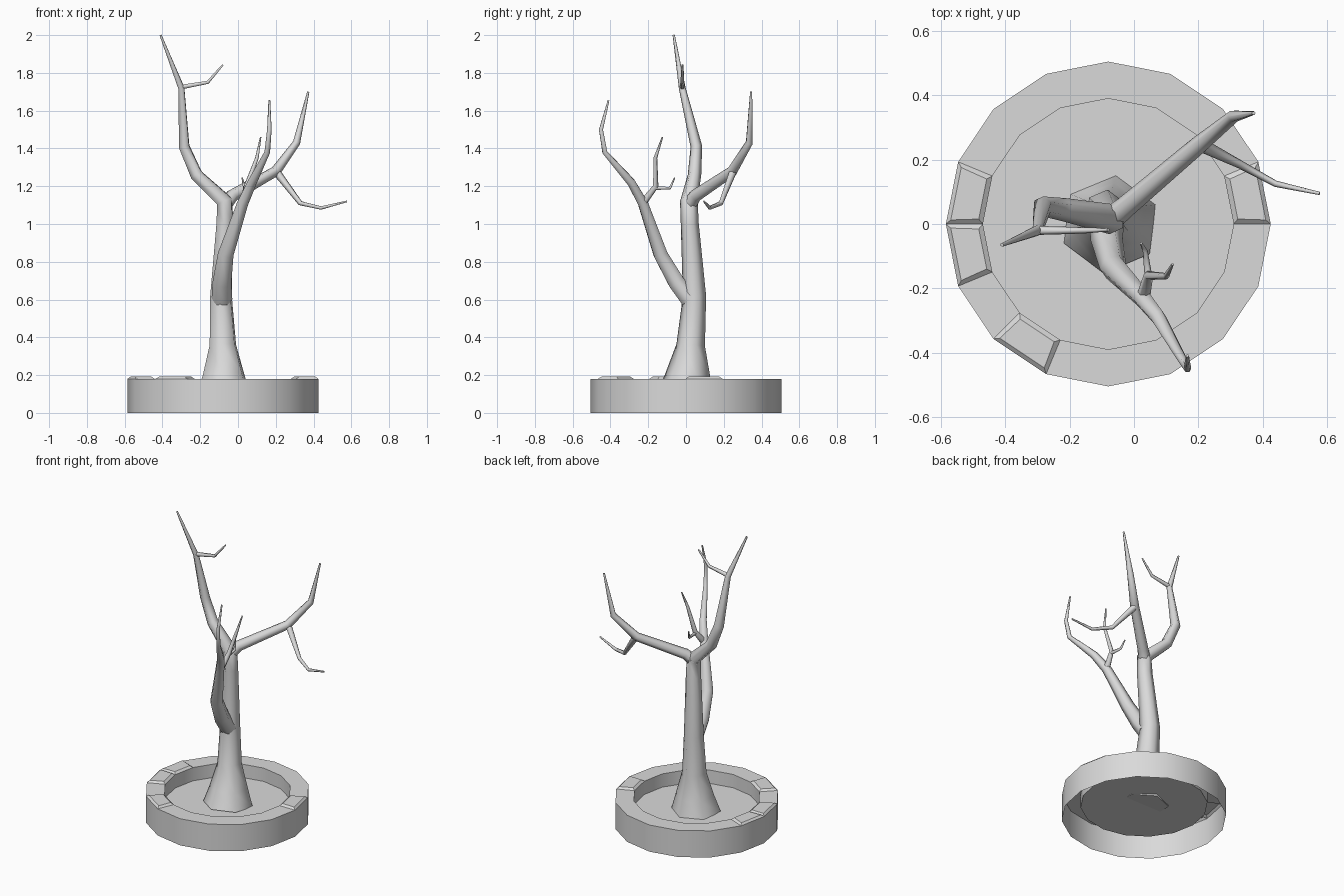
import bpy, bmesh, math

if "Cube" in bpy.data.objects:
    bpy.data.objects.remove(bpy.data.objects["Cube"], do_unlink=True)

# One plain grey for everything
grey = bpy.data.materials.new("light grey")
grey.use_nodes = True
colour = (0.7, 0.7, 0.7, 1)
grey.diffuse_color = colour
grey.node_tree.nodes["Principled BSDF"].inputs["Base Color"].default_value = colour

CENTRE_X, SIDES = -0.08, 16
OUTER, INNER, RIM, SOIL = 0.505, 0.39, 0.18, 0.09


def smooth(obj, degrees):
    bpy.ops.object.select_all(action='DESELECT')
    obj.select_set(True)
    bpy.context.view_layer.objects.active = obj
    bpy.ops.object.shade_smooth_by_angle(angle=math.radians(degrees))


def mesh_object(name, bm, degrees):
    mesh = bpy.data.meshes.new(name)
    bm.to_mesh(mesh)
    bm.free()
    mesh.materials.append(grey)
    obj = bpy.data.objects.new(name, mesh)
    bpy.context.collection.objects.link(obj)
    smooth(obj, degrees)
    return obj


def ring(bm, radius, z):
    step = math.tau / SIDES
    return [bm.verts.new((CENTRE_X + radius * math.cos(i * step),
                          radius * math.sin(i * step), z)) for i in range(SIDES)]


def limb(name, points, tilt=0.0):
    """Tapered six-sided tube through points of (x, y, z, radius)."""
    curve = bpy.data.curves.new(name, 'CURVE')
    curve.dimensions = '3D'
    curve.bevel_depth = 1.0
    curve.bevel_resolution = 1
    curve.use_fill_caps = True
    spline = curve.splines.new('POLY')
    spline.points.add(len(points) - 1)
    for point, (x, y, z, radius) in zip(spline.points, points):
        point.co = (x, y, z, 1)
        point.radius = radius
        point.tilt = tilt
    helper = bpy.data.objects.new(name + " path", curve)
    bpy.context.collection.objects.link(helper)
    bpy.context.view_layer.update()
    mesh = bpy.data.meshes.new_from_object(
        helper.evaluated_get(bpy.context.evaluated_depsgraph_get()))
    bm = bmesh.new()
    bm.from_mesh(mesh)
    bpy.data.objects.remove(helper)
    bpy.data.meshes.remove(mesh)
    bmesh.ops.remove_doubles(bm, verts=bm.verts, dist=0.0002)
    bmesh.ops.recalc_face_normals(bm, faces=bm.faces)
    for face in bm.faces:
        face.material_index = 0
    return mesh_object(name, bm, 70)


# Planter wall, open underneath
bm = bmesh.new()
rings = [ring(bm, r, z) for r, z in
         ((OUTER, 0), (OUTER, RIM), (INNER, RIM), (INNER, SOIL))]
top_faces = []
for low, high in zip(rings, rings[1:]):
    for i in range(SIDES):
        j = (i + 1) % SIDES
        face = bm.faces.new((low[i], low[j], high[j], high[i]))
        if low is rings[1]:
            top_faces.append(face)
# Raised rim stones
bm.normal_update()
raised = [top_faces[i] for i in (0, 7, 8, 10)]
for face in raised:
    bmesh.ops.inset_individual(bm, faces=[face], thickness=0.02, depth=0.012)
mesh_object("planter_wall", bm, 33)

# Soil
bm = bmesh.new()
bm.faces.new(ring(bm, INNER, SOIL))
mesh_object("soil", bm, 30)

# Trunk running on into the tallest branch
limb("trunk", [(-.075, 0, .09, .155), (-.075, .01, .2, .12), (-.08, .025, .36, .076),
               (-.09, .045, .62, .062), (-.07, .02, 1.0, .048), (-.07, .015, 1.12, .047),
               (-.22, .045, 1.26, .036), (-.285, .055, 1.41, .031),
               (-.3, -.02, 1.72, .018), (-.41, -.065, 2.0, .006)], tilt=0.4)
limb("tall_branch_twig", [(-.3, -.02, 1.725, .014), (-.16, -.02, 1.75, .01),
                          (-.08, -.018, 1.843, .005)])

# Back branch
limb("back_branch", [(-.08, .01, 1.09, .04), (-.03, .05, 1.15, .034),
                     (.2, .245, 1.28, .028), (.31, .335, 1.43, .02),
                     (.372, .345, 1.7, .006)])
limb("back_branch_twig", [(.2, .25, 1.28, .022), (.33, .185, 1.11, .013),
                          (.44, .125, 1.085, .01), (.577, .095, 1.12, .005)])

# Front branch
limb("front_branch", [(-.085, .02, .6, .055), (-.085, -.05, .69, .05),
                      (-.065, -.135, .84, .042), (.025, -.228, 1.11, .03),
                      (.075, -.29, 1.22, .025), (.155, -.43, 1.38, .015),
                      (.166, -.45, 1.5, .012), (.166, -.41, 1.655, .005)])
limb("front_branch_twig", [(.028, -.23, 1.11, .022), (.045, -.16, 1.2, .015),
                           (.1, -.162, 1.35, .01), (.12, -.125, 1.46, .004)])
limb("front_branch_spur", [(.045, -.165, 1.19, .012), (.035, -.085, 1.19, .008),
                           (.022, -.06, 1.245, .004)])
